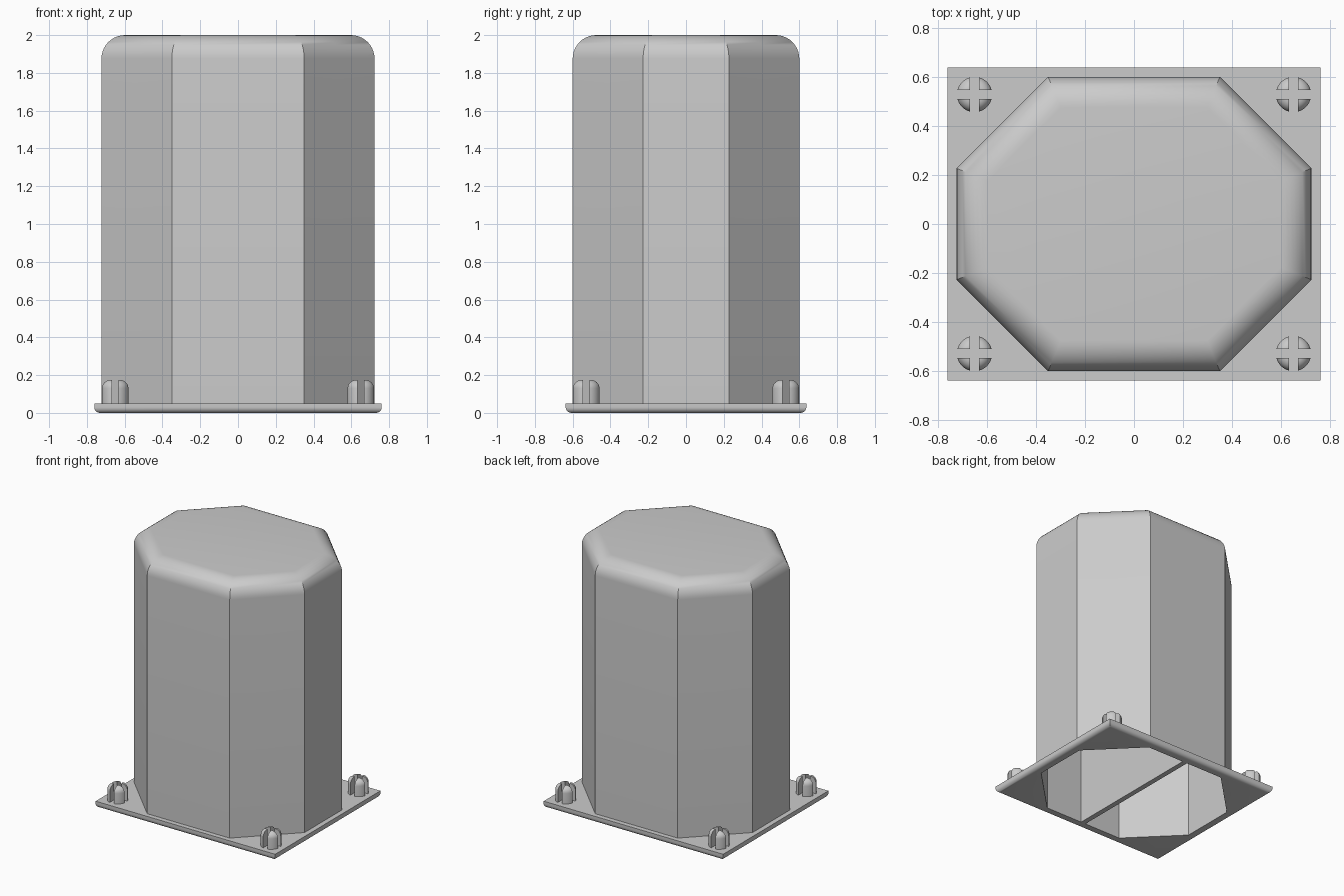
import bpy
import bmesh
from math import sin, cos, asin, pi, sqrt

cube = bpy.data.objects.get("Cube")
if cube:
    bpy.data.objects.remove(cube, do_unlink=True)

HALF_X, HALF_Y, CHAMFER = 0.723, 0.6, 0.95   # octagon: |x|, |y| and |x|+|y| limits
TOP, FILLET, WALL = 2.0, 0.125, 0.033
FLANGE_X, FLANGE_Y, FLANGE_Z, FLANGE_R = 0.761, 0.637, 0.05, 0.03
QUARTERS = [(1, 1), (-1, 1), (-1, -1), (1, -1)]

grey = bpy.data.materials.new("plain grey")
grey.use_nodes = True
colour = (0.6, 0.6, 0.6, 1)
grey.diffuse_color = colour
grey.node_tree.nodes["Principled BSDF"].inputs["Base Color"].default_value = colour


def finish(bm, name, angle=30):
    bmesh.ops.recalc_face_normals(bm, faces=bm.faces)
    mesh = bpy.data.meshes.new(name)
    bm.to_mesh(mesh)
    bm.free()
    mesh.materials.append(grey)
    obj = bpy.data.objects.new(name, mesh)
    bpy.context.collection.objects.link(obj)
    bpy.ops.object.select_all(action='DESELECT')
    obj.select_set(True)
    bpy.context.view_layer.objects.active = obj
    bpy.ops.object.shade_smooth_by_angle(angle=angle * pi / 180)
    return obj


def loft(bm, rings):
    """Skin a list of closed point rings and cap both ends."""
    loops = [[bm.verts.new(p) for p in ring] for ring in rings]
    for a, b in zip(loops, loops[1:]):
        for i in range(len(a)):
            j = (i + 1) % len(a)
            bm.faces.new((a[i], a[j], b[j], b[i]))
    bm.faces.new(loops[0])
    bm.faces.new(loops[-1])


def around(side, mid, end, z):
    """Repeat three first-quarter points around all four quarters."""
    ring = []
    for sx, sy in QUARTERS:
        pts = [(sx * x, sy * y, z) for x, y in (side, mid, end)]
        ring += pts if sx * sy > 0 else pts[::-1]
    return ring


def octagon(inset, z):
    a, b, c = HALF_X - inset, HALF_Y - inset, CHAMFER - inset * sqrt(2)
    side, end = (a, c - a), (c - b, b)
    mid = ((side[0] + end[0]) / 2, (side[1] + end[1]) / 2)
    return around(side, mid, end, z)


def rectangle(inset, z):
    x, y = FLANGE_X - inset, FLANGE_Y - inset
    return around((x, CHAMFER - HALF_X), (x, y), (CHAMFER - HALF_Y, y), z)


def arc(radius, steps=10):
    """Quarter round as (inset, rise) pairs, from wall to top."""
    return [(radius * (1 - cos(t)), radius * sin(t))
            for t in (pi / 2 * i / steps for i in range(steps + 1))]


# Hollow octagonal housing with its flange, one continuous skin from inside to outside
spring = TOP - FILLET
rings = [octagon(WALL + d, spring + h) for d, h in reversed(arc(FILLET - WALL))]
rings.append(octagon(WALL, 0))
rings += [rectangle(d, FLANGE_R - h) for d, h in reversed(arc(FLANGE_R, 6))]
rings += [rectangle(0, FLANGE_Z), octagon(0, FLANGE_Z)]
rings += [octagon(d, spring + h) for d, h in arc(FILLET)]
bm = bmesh.new()
loft(bm, rings)
finish(bm, "housing")

# Divider wall across the inside, following the rounded ceiling
edge = HALF_Y - WALL
outline = [(edge, 0)] + [(edge - d, spring + h) for d, h in arc(FILLET - WALL)]
outline += [(-y, z) for y, z in reversed(outline)]
bm = bmesh.new()
loft(bm, [[(x, y, z) for y, z in outline] for x in (-0.02, 0.02)])
finish(bm, "divider")

# Domed corner pegs, each split into four prongs by a cross slot
PEG_R, PEG_TOP, DOME, SLOT = 0.072, 0.175, 0.045, 0.018


def prong_ring(radius, z, sx, sy, px, py):
    start = asin(SLOT / radius)
    pts = [(SLOT, SLOT)]
    for i in range(9):
        t = start + (pi / 2 - 2 * start) * i / 8
        pts.append((radius * cos(t), radius * sin(t)))
    return [(px + sx * x, py + sy * y, z) for x, y in pts]


for px, py in QUARTERS:
    bm = bmesh.new()
    for sx, sy in QUARTERS:
        spot = (sx, sy, px * 0.65, py * 0.528)
        rings = [prong_ring(PEG_R, FLANGE_Z - 0.01, *spot)]
        rings += [prong_ring(PEG_R - d, PEG_TOP - DOME + h, *spot)
                  for d, h in arc(DOME, 8)]
        loft(bm, rings)
    name = ("back" if py > 0 else "front") + ("_left" if px > 0 else "_right")
    finish(bm, name + "_peg")
